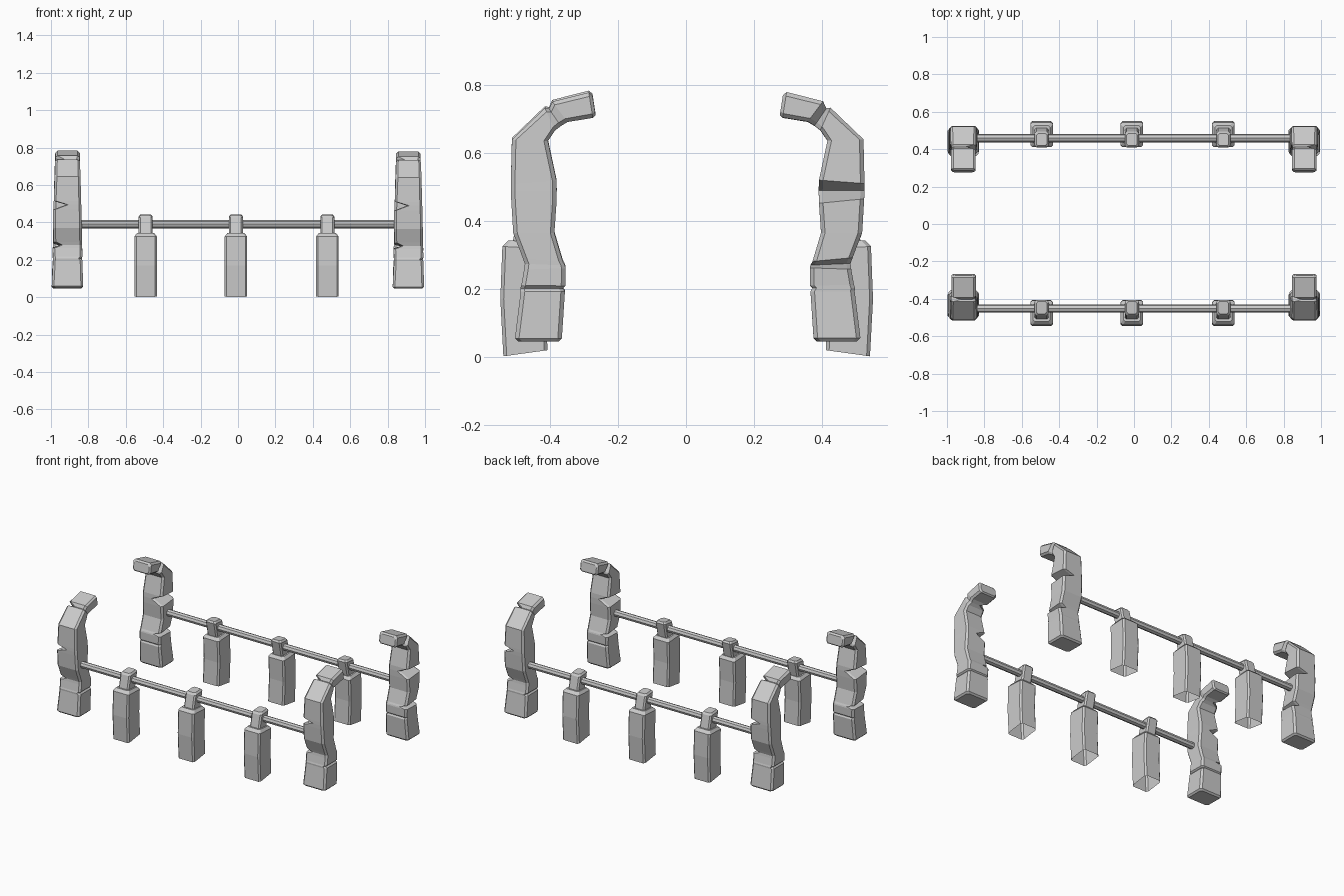
import bpy, bmesh, math
from mathutils import Vector

if "Cube" in bpy.data.objects:
    bpy.data.objects.remove(bpy.data.objects["Cube"])


def loft(name, sections, chamfer, close_start=True):
    """Chamfered box rings; section = outer y,z, inner y,z, x left, x right."""
    bm = bmesh.new()
    rings = []
    for yo, zo, yi, zi, x0, x1 in sections:
        corners = [Vector((x0, yo, zo)), Vector((x1, yo, zo)),
                   Vector((x1, yi, zi)), Vector((x0, yi, zi))]
        ring = []
        for i, c in enumerate(corners):
            for other in (corners[i - 1], corners[(i + 1) % 4]):
                ring.append(bm.verts.new(c + (other - c).normalized() * chamfer))
        rings.append(ring)
    for a, b in zip(rings, rings[1:]):
        for i in range(8):
            j = (i + 1) % 8
            bm.faces.new((a[i], a[j], b[j], b[i]))
    bm.faces.new(rings[-1])
    if close_start:
        bm.faces.new(rings[0])
    bmesh.ops.recalc_face_normals(bm, faces=bm.faces)
    mesh = bpy.data.meshes.new(name)
    bm.to_mesh(mesh)
    bm.free()
    ob = bpy.data.objects.new(name, mesh)
    bpy.context.collection.objects.link(ob)
    return ob


def copy(ob, name, loc, turn=0):
    dup = bpy.data.objects.new(name, ob.data)
    dup.location = loc
    dup.rotation_euler.z = turn
    bpy.context.collection.objects.link(dup)
    return dup


# Corner post: bent and hooked, with notches cut into its left face
corner_sections = [
    (-.493, .046, -.375, .046, -.074, .074),
    (-.503, .056, -.365, .056, -.084, .084),
    (-.486, .193, -.356, .193, -.077, .080),
    (-.487, .203, -.362, .203, -.077, .071),
    (-.484, .212, -.355, .210, -.077, .080),
    (-.476, .258, -.354, .262, -.080, .079),
    (-.474, .275, -.356, .270, -.038, .078),
    (-.480, .292, -.362, .281, -.074, .078),
    (-.508, .365, -.387, .365, -.076, .077),
    (-.514, .465, -.381, .452, -.076, .075),
    (-.515, .490, -.380, .490, -.008, .074),
    (-.515, .510, -.381, .520, -.073, .073),
    (-.512, .640, -.406, .636, -.068, .070),
    (-.415, .733, -.385, .667, -.066, .067),
    (-.403, .731, -.368, .680, -.025, .060),
    (-.393, .752, -.348, .692, -.065, .066),
    (-.286, .779, -.274, .704, -.065, .066),
    (-.275, .770, -.266, .712, -.056, .057),
]
post = loft("corner_post_front_left", corner_sections, .012)
post.location = (-.912, 0, .004)
copy(post, "corner_post_front_right", (.911, 0, -.001))
copy(post, "corner_post_back_left", (-.912, .01, -.001), math.pi)
copy(post, "corner_post_back_right", (.911, .01, 0), math.pi)

# Short post: bowed hollow leg, open underneath
leg = loft("short_post_1", [
    (-.537, .002, -.407, .020, -.06, .06),
    (-.546, .170, -.415, .175, -.06, .06),
    (-.540, .325, -.409, .318, -.06, .06),
    (-.522, .343, -.424, .336, -.046, .046)], .01, close_start=False)

# Bracket: leaning block that wraps the rail
bracket = loft("rail_bracket_1", [
    (-.512, .330, -.428, .330, -.037, .037),
    (-.490, .425, -.406, .432, -.037, .037),
    (-.480, .438, -.415, .443, -.028, .028)], .009)

n = 0
for turn, dy in ((0, 0), (math.pi, .004)):
    for x in (-.494, -.011, .478):
        n += 1
        if n == 1:
            leg.location = bracket.location = (x, 0, 0)
        else:
            copy(leg, f"short_post_{n}", (x, dy, 0), turn)
            copy(bracket, f"rail_bracket_{n}", (x, dy, 0), turn)

# Long round rails
for name, y in (("front_rail", -.452), ("back_rail", .459)):
    bpy.ops.mesh.primitive_cylinder_add(vertices=8, radius=.022, depth=1.7,
                                        location=(0, y, .39),
                                        rotation=(0, math.pi / 2, 0))
    bpy.context.object.name = name
